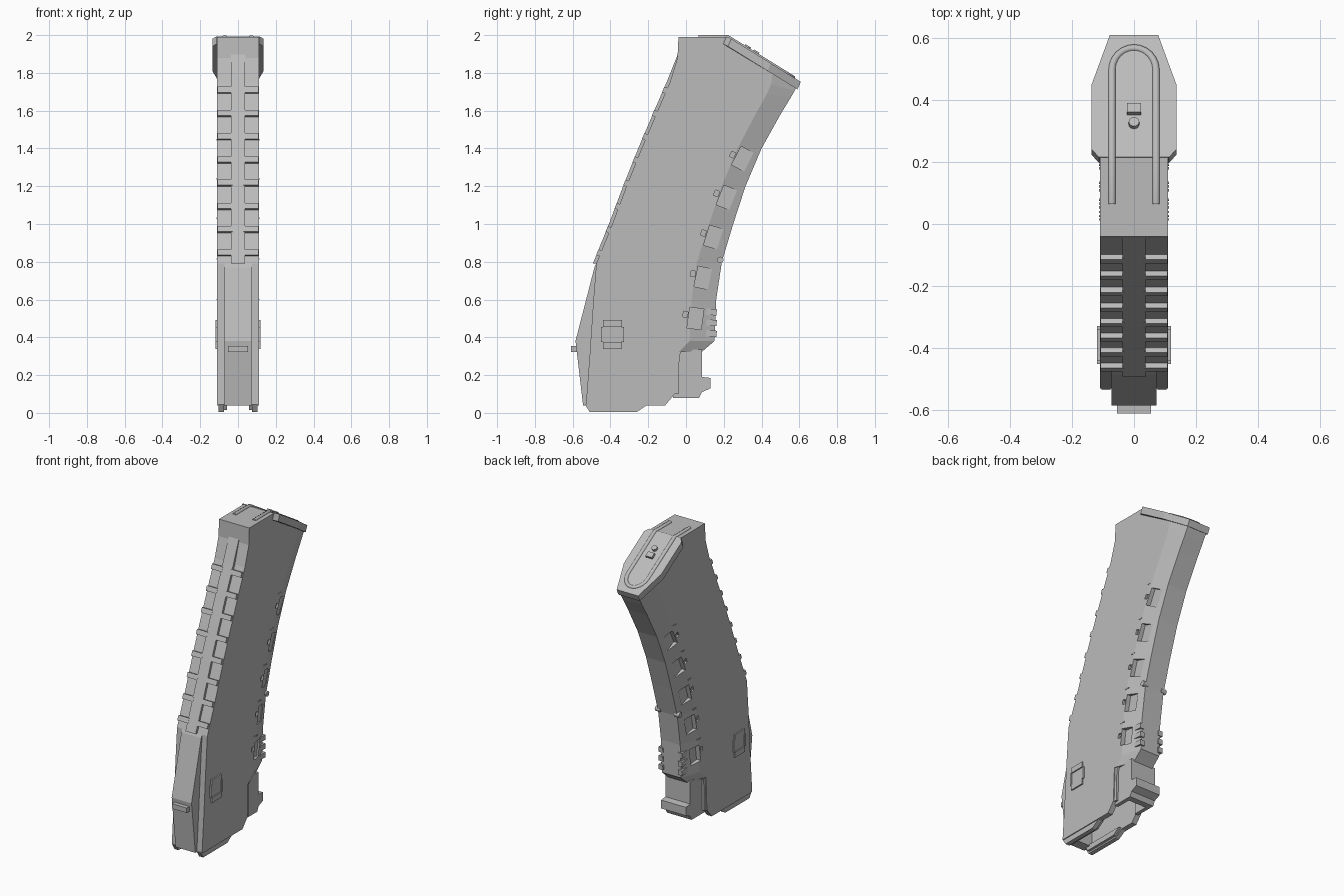
import bpy, bmesh, math
from mathutils import Vector

cube = bpy.data.objects.get("Cube")
if cube:
    bpy.data.objects.remove(cube, do_unlink=True)

GREY = (0.5, 0.5, 0.5, 1)
grey = bpy.data.materials.new("matte_grey")
grey.use_nodes = True
grey.diffuse_color = GREY
grey.node_tree.nodes["Principled BSDF"].inputs["Base Color"].default_value = GREY


def finish(name, bm):
    bmesh.ops.recalc_face_normals(bm, faces=bm.faces)
    mesh = bpy.data.meshes.new(name)
    bm.to_mesh(mesh)
    bm.free()
    mesh.materials.append(grey)
    ob = bpy.data.objects.new(name, mesh)
    bpy.context.collection.objects.link(ob)
    return ob


def add_prism(bm, pts, x0, x1):
    """Extrude a (y, z) outline from x0 to x1."""
    a = [bm.verts.new((x0, y, z)) for y, z in pts]
    b = [bm.verts.new((x1, y, z)) for y, z in pts]
    bm.faces.new(a)
    bm.faces.new(b[::-1])
    for i in range(len(pts)):
        j = (i + 1) % len(pts)
        bm.faces.new((a[i], a[j], b[j], b[i]))


def prisms(name, outlines, x0, x1, mirror=False):
    bm = bmesh.new()
    for pts in outlines:
        add_prism(bm, pts, x0, x1)
        if mirror:
            add_prism(bm, pts, -x1, -x0)
    return finish(name, bm)


def rect(y, z, w, h, tilt=0):
    """Rectangle outline in (y, z), leaning back by tilt degrees."""
    c, s = math.cos(math.radians(tilt)), math.sin(math.radians(tilt))
    return [(y + u * c + v * s, z - u * s + v * c)
            for u, v in ((-w/2, -h/2), (w/2, -h/2), (w/2, h/2), (-w/2, h/2))]


def cut(ob, cutter):
    m = ob.modifiers.new("cut", "BOOLEAN")
    m.operation, m.solver, m.object = "DIFFERENCE", "EXACT", cutter
    bpy.context.view_layer.objects.active = ob
    bpy.ops.object.modifier_apply(modifier=m.name)
    bpy.data.objects.remove(cutter, do_unlink=True)


def top_z(y):
    return 1.99 - max(0, y - 0.22) * 0.62


# Curved main body: stations of front and rear points, rear corners chamfered
HW, REAR = 0.11, 0.07
front = [(-.508, .33), (-.505, .38), (-.49, .6), (-.475, .79), (-.39, 1.0),
         (-.315, 1.2), (-.235, 1.4), (-.15, 1.6), (-.085, 1.75), (-.045, 1.88)]
rear = [(.08, .32), (.15, .38), (.16, .6), (.19, .8), (.25, 1.0),
        (.315, 1.2), (.4, 1.4), (.5, 1.58), (.555, 1.67), (.575, 1.705)]
stations = []
for f, r in zip(front, rear):
    f, r = Vector(f), Vector(r)
    stations.append((f, f.lerp(r, 0.42), f.lerp(r, 0.8), r))
stations.append(((-.04, 1.99), (.22, 1.99), (.46, 1.82), (.59, 1.735)))
bm = bmesh.new()
rings = []
for st in stations:
    side = [(HW, p) for p in st[:3]] + [(REAR, st[3])]
    rings.append([bm.verts.new((x, p[0], p[1])) for x, p in side] +
                 [bm.verts.new((-x, p[0], p[1])) for x, p in side[::-1]])
for a, b in zip(rings, rings[1:]):
    for i in range(8):
        j = (i + 1) % 8
        bm.faces.new((a[i], a[j], b[j], b[i]))
for ring in (rings[0], rings[-1]):
    for i in range(3):
        bm.faces.new((ring[i], ring[i + 1], ring[6 - i], ring[7 - i]))
body = finish("main_body", bm)

# Recessed windows with a small notch, along both rear edges
windows = [(.3, 1.345, 27), (.215, 1.14, 22), (.145, .93, 17), (.09, .715, 12), (.05, .5, 8)]
outlines = []
for y, z, t in windows:
    outlines.append(rect(y, z, .075, .11, t))
cut(body, prisms("window_cutter", outlines, .08, .2, True))
cut(body, prisms("notch_cutter", [rect(y - .053, z + .022, .024, .03, t) for y, z, t in windows],
                 .098, .2, True))
prisms("window_tick", [rect(y + .012 * k, z + .1, .006, .006, t)
                       for y, z, t in windows for k in (-3, -2, -1)], .105, .113, True)

# Lower well with an open mouth
lower = prisms("lower_well", [[(-.508, .33), (-.53, .04), (-.11, .04), (-.06, .1), (-.05, .33)]], -HW, HW)
cut(lower, prisms("mouth_cutter", [rect(-.225, .1, .51, .44)], -.075, .075))
lug = prisms("rear_lug", [[(-.07, .335), (-.07, .08), (.07, .08), (.085, .11), (.13, .13),
                           (.13, .185), (.085, .19), (.085, .335)]], -.09, .09)
cut(lug, prisms("lug_cutter", [rect(-.05, .1, .16, .44)], -.065, .065))
prisms("rear_shoulder", [[(-.065, .34), (-.065, .1), (-.04, .1), (-.035, .3), (-.02, .34)]], .088, .104, True)

# Feed lips curling inward under the mouth
prisms("feed_lip", [[(-.535, .045), (-.51, .005), (-.26, .005), (-.2, .045)]], .075, .104, True)
prisms("feed_lip_edge", [[(-.52, .05), (-.5, .015), (-.26, .015), (-.21, .05)]], .058, .08, True)

# Bulged lower front and its catch
prisms("front_bulge", [[(-.47, .8), (-.485, .77), (-.585, .38), (-.545, .04), (-.5, .04)]], -.072, .072)
prisms("front_catch", [rect(-.592, .338, .036, .032)], -.054, .054)

# Front spine and cross ribs framing the grip pockets
spine = [(y - .018, z) for y, z in front[3:-1]] + [(-.043, 1.9)]
prisms("front_spine", [spine + [(y + .03, z) for y, z in spine[::-1]]], -.037, .037)


def front_y(z):
    for (y0, z0), (y1, z1) in zip(front, front[1:]):
        if z0 <= z <= z1:
            return y0 + (y1 - y0) * (z - z0) / (z1 - z0)


heights = [.845 + .123 * i for i in range(8)]
prisms("cross_rib", [rect(front_y(z) - .002, z, .032, .032, 22) for z in heights], .03, .108, True)
prisms("pocket_end", [[(-.06, 1.98), (-.045, 1.98), (-.05, 1.85), (-.06, 1.85)]], .05, .105, True) \
    .location.y = .02

# Side latches: two raised pads joined by a thin plate
prisms("latch_pad", [rect(-.39, z, .1, .035) for z in (.357, .473)], .1, .119, True)
prisms("latch_plate", [rect(-.39, .415, .12, .075)], .1, .115, True)
prisms("latch_bar", [rect(y, .415, .012, .08) for y in (-.445, -.335)], .1, .119, True)

# Grip nubs and a cross pin on the rear edges
prisms("rear_nub", [rect(.135, z, .055, .033, 4) for z in (.42, .477, .534)], .055, .086, True)
pin = [(.182 + .017 * math.cos(k * math.pi / 6), .81 + .017 * math.sin(k * math.pi / 6)) for k in range(12)]
prisms("rear_pin", [pin], .05, .088, True)

# Flared floor plate on the sloping end
plan = [(.113, .215), (.136, .24), (.136, .45), (.078, .608)]
plan += [(-x, y) for x, y in plan[::-1]]
bm = bmesh.new()
hi = [bm.verts.new((x, y, top_z(y) + .003)) for x, y in plan]
lo = [bm.verts.new((x, y - .018, top_z(y) - .037)) for x, y in plan]
bm.faces.new(hi)
bm.faces.new(lo[::-1])
for i in range(8):
    j = (i + 1) % 8
    bm.faces.new((hi[i], lo[i], lo[j], hi[j]))
finish("floor_plate", bm)

# Raised U-shaped bead on the floor plate
path = [(.071, .065), (.071, .22)]
path += [(.071 * math.cos(k * math.pi / 12), .495 + .071 * math.sin(k * math.pi / 12)) for k in range(13)]
path += [(-.071, .22), (-.071, .065)]
curve = bpy.data.curves.new("u_bead", "CURVE")
curve.dimensions = "3D"
curve.bevel_depth, curve.bevel_resolution, curve.use_fill_caps = .0125, 2, True
spline = curve.splines.new("POLY")
spline.points.add(len(path) - 1)
for p, (x, y) in zip(spline.points, path):
    p.co = (x, y, top_z(y) - .002, 1)
curve.materials.append(grey)
bead = bpy.data.objects.new("u_bead", curve)
bpy.context.collection.objects.link(bead)

# Locking button and stop in the middle of the plate
tilt = math.degrees(math.atan(.62))
prisms("plate_stop", [rect(.365, top_z(.365), .034, .036, tilt)], -.023, .023)
bpy.ops.mesh.primitive_cylinder_add(vertices=16, radius=.017, depth=.036,
                                    location=(0, .32, top_z(.32)),
                                    rotation=(-math.radians(tilt), 0, 0))
button = bpy.context.object
button.name = "plate_button"
button.data.materials.append(grey)
bpy.ops.object.shade_smooth_by_angle()
